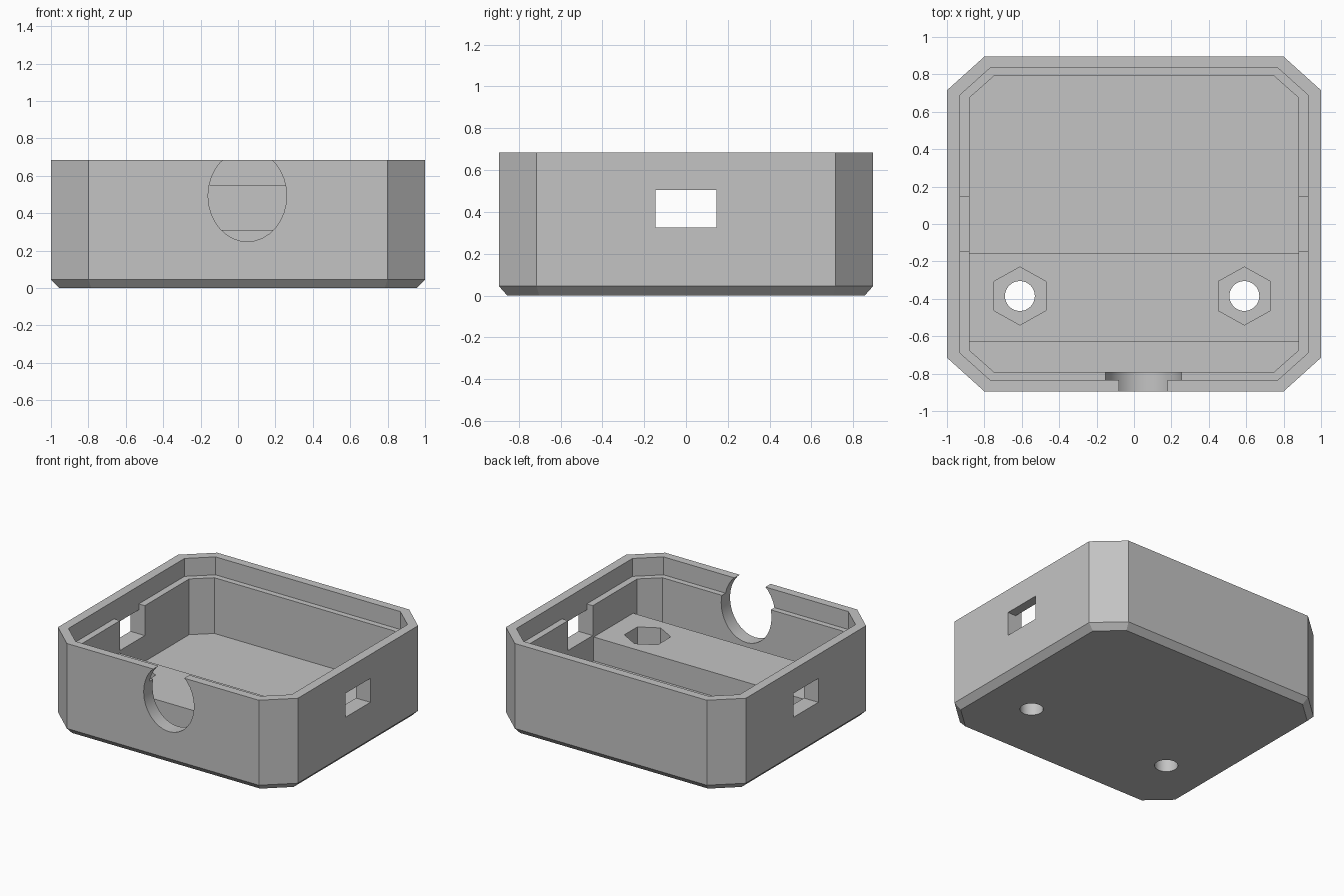
import bpy, bmesh, math
from mathutils import Matrix

if "Cube" in bpy.data.objects:
    bpy.data.objects.remove(bpy.data.objects["Cube"], do_unlink=True)

grey = bpy.data.materials.new("plain grey")
grey.use_nodes = True
colour = (0.55, 0.55, 0.55, 1)
grey.diffuse_color = colour
grey.node_tree.nodes["Principled BSDF"].inputs["Base Color"].default_value = colour

FLOOR, LEDGE, TOP = 0.13, 0.55, 0.685
BLOCK_TOP = 0.31


def make_object(name, bm):
    bmesh.ops.recalc_face_normals(bm, faces=bm.faces)
    mesh = bpy.data.meshes.new(name)
    bm.to_mesh(mesh)
    bm.free()
    mesh.materials.append(grey)
    ob = bpy.data.objects.new(name, mesh)
    bpy.context.collection.objects.link(ob)
    return ob


def octagon(x, y, cx, cy):
    """Rectangle with cut corners, counter-clockwise."""
    return [(x, cy), (cx, y), (-cx, y), (-x, cy),
            (-x, -cy), (-cx, -y), (cx, -y), (x, -cy)]


def box(name, x0, x1, y0, y1, z0, z1):
    bm = bmesh.new()
    bmesh.ops.create_cube(bm, size=1)
    bm.transform(Matrix.Translation(((x0 + x1) / 2, (y0 + y1) / 2, (z0 + z1) / 2))
                 @ Matrix.Diagonal((x1 - x0, y1 - y0, z1 - z0, 1)))
    return make_object(name, bm)


def prism(name, sides, matrix):
    bm = bmesh.new()
    bmesh.ops.create_cone(bm, cap_ends=True, segments=sides,
                          radius1=1, radius2=1, depth=1)
    bm.transform(matrix)
    return make_object(name, bm)


# Open case: one skin running up the outside, over the rim and down to the floor
outer = octagon(1, 0.895, 0.8, 0.715)
rim = octagon(0.93, 0.833, 0.77, 0.69)
inner = octagon(0.88, 0.79, 0.75, 0.675)
levels = [(octagon(0.955, 0.855, 0.785, 0.702), 0), (outer, 0.045), (outer, TOP),
          (rim, TOP), (rim, LEDGE), (inner, LEDGE), (inner, FLOOR)]
bm = bmesh.new()
rings = [[bm.verts.new((x, y, z)) for x, y in pts] for pts, z in levels]
for low, high in zip(rings, rings[1:]):
    for i in range(8):
        j = (i + 1) % 8
        bm.faces.new((low[i], low[j], high[j], high[i]))
bm.faces.new(rings[0])
bm.faces.new(rings[-1])
case = make_object("open_case", bm)

# Raised mounting block across the floor
tools = [(box("mounting_block", -0.9, 0.9, -0.628, -0.158, FLOOR - 0.04, BLOCK_TOP),
          'UNION')]

# Side windows, with a notch up through the inner ledge
for side in (-1, 1):
    for name, far, top in (("window_cutter", 1.1, 0.505), ("notch_cutter", 0.93, 0.6)):
        xs = sorted((side * 0.8, side * far))
        tools.append((box(name, *xs, -0.147, 0.147, 0.325, top), 'DIFFERENCE'))

# Hexagonal nut pockets with screw holes
for x in (-0.61, 0.59):
    place = Matrix.Translation((x, -0.385, 0))
    pocket = (place @ Matrix.Translation((0, 0, FLOOR + 0.5))
              @ Matrix.Diagonal((0.161, 0.155, 1, 1)))
    tools.append((prism("nut_cutter", 6, pocket), 'DIFFERENCE'))
    hole = place @ Matrix.Diagonal((0.08, 0.08, 2, 1))
    tools.append((prism("screw_cutter", 32, hole), 'DIFFERENCE'))

# Oval port through the front wall, open at the rim
port = (Matrix.Translation((0.05, -0.9, 0.493)) @ Matrix.Diagonal((0.21, 0.4, 0.245, 1))
        @ Matrix.Rotation(math.pi / 2, 4, 'X'))
tools.append((prism("port_cutter", 32, port), 'DIFFERENCE'))

for ob, operation in tools:
    mod = case.modifiers.new(ob.name, 'BOOLEAN')
    mod.operation = operation
    mod.solver = 'EXACT'
    mod.object = ob
    ob.hide_render = True

# Bake the cuts and drop the helpers
bpy.context.view_layer.update()
graph = bpy.context.evaluated_depsgraph_get()
result = bpy.data.meshes.new_from_object(case.evaluated_get(graph))
case.modifiers.clear()
case.data = result
for ob, _ in tools:
    bpy.data.objects.remove(ob, do_unlink=True)
case.data.materials.clear()
case.data.materials.append(grey)
case.data.polygons.foreach_set("material_index", [0] * len(case.data.polygons))

bpy.ops.object.select_all(action='DESELECT')
case.select_set(True)
bpy.context.view_layer.objects.active = case
bpy.ops.object.shade_smooth_by_angle(angle=math.radians(25))
